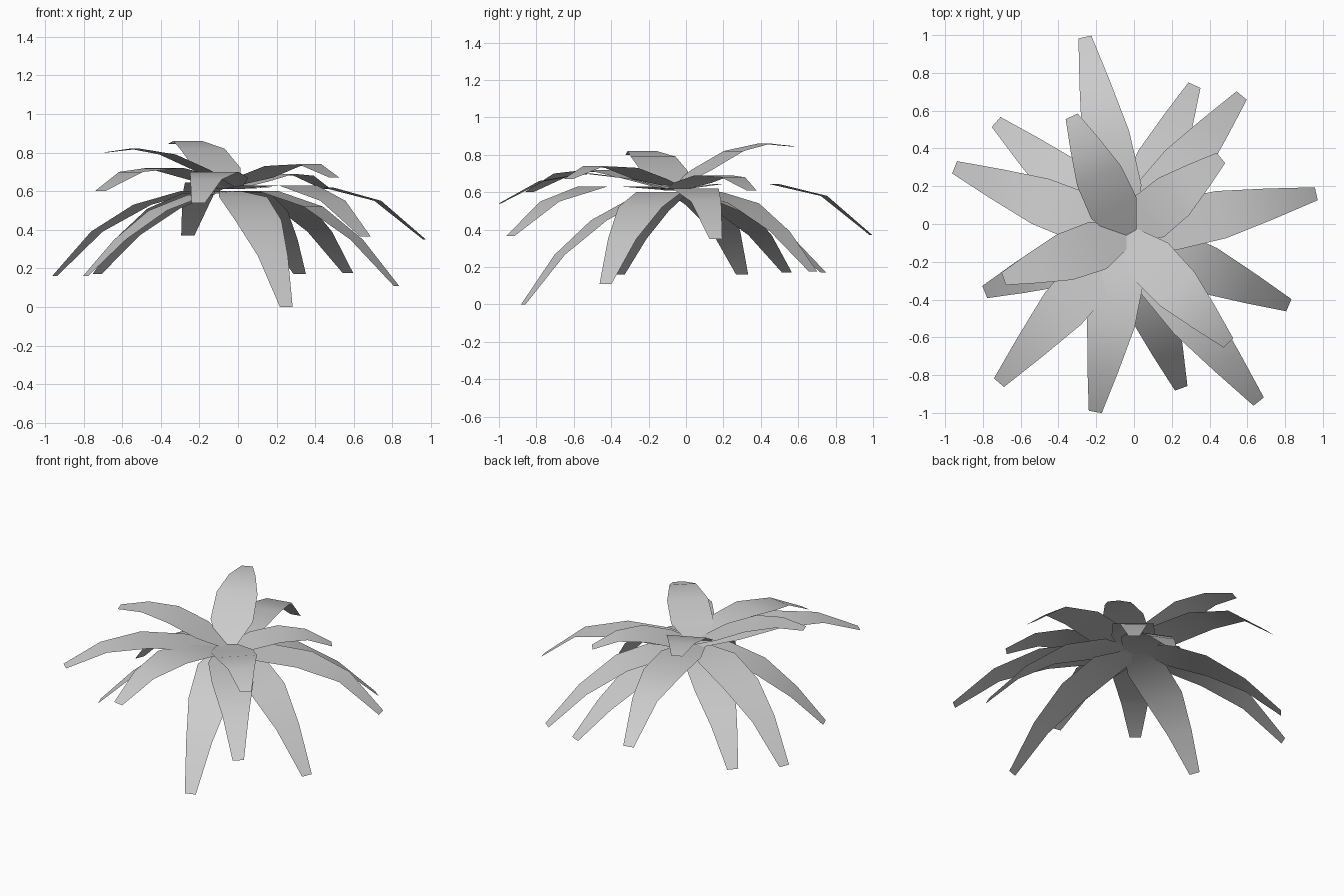
import bpy
from mathutils import Vector

BASE = Vector((-0.04, -0.06, 0.61))
STEPS = (0.0, 0.23, 0.5, 0.76, 1.0)            # spacing of the rows along a leaf
WIDTHS = (0.12, 0.265, 0.255, 0.165, 0.07)     # leaf width at each row

# Each leaf: tip x, tip y, then height at the four rows beyond the base
LOWER = [
    (0.32, 0.735, 0.59, 0.50, 0.35, 0.17),
    (0.57, 0.68, 0.60, 0.54, 0.39, 0.175),
    (0.82, -0.43, 0.60, 0.52, 0.35, 0.11),
    (0.25, -0.87, 0.57, 0.45, 0.265, 0.0),
    (-0.79, -0.36, 0.58, 0.50, 0.35, 0.16),
    (-0.95, 0.30, 0.60, 0.53, 0.39, 0.16),
    (-0.73, 0.54, 0.59, 0.51, 0.37, 0.17),
]
MIDDLE = [
    (-0.26, 0.99, 0.645, 0.645, 0.58, 0.37),
    (0.965, 0.16, 0.62, 0.62, 0.55, 0.35),
    (0.66, -0.94, 0.63, 0.63, 0.55, 0.365),
    (-0.205, -0.995, 0.67, 0.70, 0.66, 0.54),
    (-0.715, -0.84, 0.67, 0.72, 0.70, 0.60),
    (0.46, 0.35, 0.65, 0.69, 0.68, 0.61),
]
UPPER = [
    (0.50, -0.63, 0.67, 0.73, 0.74, 0.67),
    (-0.69, -0.29, 0.71, 0.79, 0.82, 0.80),
    (-0.33, 0.57, 0.72, 0.82, 0.86, 0.845),
]


def make_leaf(name, tip_x, tip_y, heights, base_z):
    """Arching flat strip, wide near the base and narrow at the tip."""
    base = Vector((BASE.x, BASE.y, 0))
    run = Vector((tip_x, tip_y, 0)) - base
    side = Vector((-run.y, run.x, 0)).normalized()
    verts = []
    for t, w, z in zip(STEPS, WIDTHS, (base_z, *heights)):
        c = base + run * t + Vector((0, 0, z))
        verts += [c - side * w / 2, c + side * w / 2]
    faces = [(2 * i, 2 * i + 2, 2 * i + 3, 2 * i + 1) for i in range(len(STEPS) - 1)]
    mesh = bpy.data.meshes.new(name)
    mesh.from_pydata(verts, [], faces)
    mesh.shade_smooth()
    obj = bpy.data.objects.new(name, mesh)
    bpy.context.collection.objects.link(obj)


# Three tiers of leaves around the crown
for tier, leaves, dz in (("lower", LOWER, -0.01), ("middle", MIDDLE, 0.0), ("upper", UPPER, 0.02)):
    for i, (x, y, *heights) in enumerate(leaves, 1):
        make_leaf(f"{tier}_leaf_{i}", x, y, heights, BASE.z + dz)
